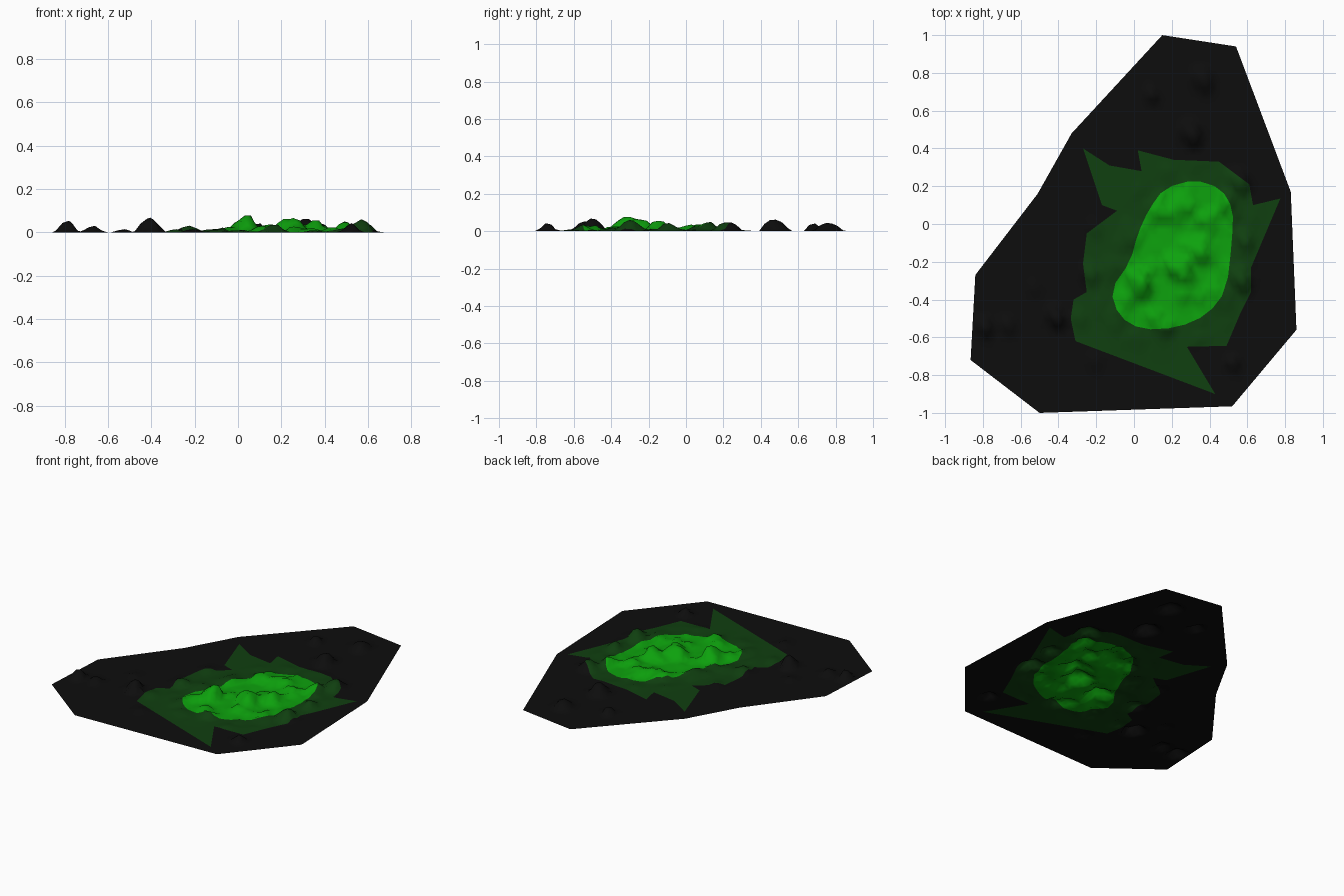
import bpy, bmesh, math
from mathutils import Vector, noise
from mathutils.geometry import delaunay_2d_cdt

cube = bpy.data.objects.get("Cube")
if cube:
    bpy.data.objects.remove(cube, do_unlink=True)


def material(name, color):
    m = bpy.data.materials.new(name)
    m.use_nodes = True
    m.diffuse_color = color
    bsdf = m.node_tree.nodes["Principled BSDF"]
    bsdf.inputs["Base Color"].default_value = color
    bsdf.inputs["Roughness"].default_value = 0.9
    return m


# Region outlines, clockwise from the back
GROUND = [(.15, 1), (.54, .94), (.83, .17), (.86, -.56), (.52, -.965),
          (-.5, -1), (-.865, -.72), (-.84, -.27), (-.51, .16), (-.33, .48)]
MEADOW = [(-.27, .4), (-.13, .31), (.04, .28), (.02, .39), (.21, .34), (.45, .33),
          (.61, .21), (.63, .1), (.775, .135), (.62, -.23), (.62, -.36), (.56, -.48),
          (.49, -.645), (.28, -.65), (.43, -.9), (-.31, -.62), (-.335, -.5),
          (-.32, -.4), (-.25, -.36), (-.27, -.21), (-.25, -.05), (-.09, .07), (-.17, .1)]
KNOLL = [(.32, .235), (.46, .19), (.525, .08), (.52, -.08), (.49, -.35), (.39, -.48),
         (.23, -.55), (.04, -.56), (-.08, -.49), (-.125, -.35), (-.02, -.2),
         (.02, -.05), (.08, .08), (.16, .19)]


def round_corners(loop):
    out = []
    for a, b in zip(loop, loop[1:] + loop[:1]):
        a, b = Vector(a), Vector(b)
        out += [a.lerp(b, .25), a.lerp(b, .75)]
    return out


def densify(loop, step=.035):
    out = []
    for a, b in zip(loop, list(loop[1:]) + [loop[0]]):
        a, b = Vector(a), Vector(b)
        n = max(1, round((b - a).length / step))
        out += [a.lerp(b, i / n) for i in range(n)]
    return out


def inside(p, loop):
    hit = False
    for a, b in zip(loop, loop[1:] + loop[:1]):
        if (a.y > p.y) != (b.y > p.y):
            if p.x < a.x + (p.y - a.y) * (b.x - a.x) / (b.y - a.y):
                hit = not hit
    return hit


def edge_distance(p, loop):
    return min((p - q).length for q in loop)


ground, meadow, knoll = densify(GROUND), densify(MEADOW), densify(round_corners(KNOLL))

# Separate mounds: x, y, height, radius
MOUNDS = [(.38, .76, .045, .08), (.1, .68, .045, .05), (.32, .47, .065, .08),
          (-.78, -.55, .055, .06), (-.66, -.54, .03, .06), (-.4, -.5, .07, .07),
          (-.52, -.34, .015, .05), (-.2, -.73, .015, .06), (.53, -.74, .045, .05),
          (.58, -.3, .055, .08), (.57, .22, .05, .08), (.6, -.1, .04, .05),
          (-.22, -.27, .03, .07), (-.2, -.02, .015, .06), (-.28, -.5, .015, .06),
          (.04, -.32, .06, .09), (.25, -.24, .04, .09), (.35, -.15, .04, .08)]


def height(p):
    z = 0
    for x, y, h, r in MOUNDS:
        # each mound leans, so that one flank is steeper
        dx, dy = p.x - x, p.y - y
        d = math.hypot(dx * (1.7 if dx > 0 else .9), dy + .3 * dx) / r
        z = max(z, h * max(0, 1 - d * d))
    # ridged roughness fades out past the knoll
    reach = edge_distance(p, knoll)
    fade = 1 if inside(p, knoll) else max(0, 1 - reach / .14)
    if fade:
        n = noise.noise(Vector((p.x * 9, p.y * 7, 2)))
        n += .5 * noise.noise(Vector((p.x * 19, p.y * 15, 5)))
        z += fade * .055 * max(0, n + .1)
    return min(z, .077)


# Constrained triangulation: region borders plus a staggered grid
points, edges = [], []
for loop in (ground, meadow, knoll):
    start, n = len(points), len(loop)
    points += loop
    edges += [(start + i, start + (i + 1) % n) for i in range(n)]
borders = list(points)
STEP = .03
for j in range(-34, 35):
    for i in range(-30, 31):
        p = Vector(((i + .5 * (j % 2)) * STEP, j * STEP))
        if inside(p, ground) and edge_distance(p, borders) > STEP * .5:
            points.append(p)
verts, _, tris, *_ = delaunay_2d_cdt(points, edges, [], 0, 1e-5)

mesh = bpy.data.meshes.new("ground_sheet")
for m in (material("black soil", (.004, .004, .004, 1)),
          material("dark green meadow", (.005, .05, .005, 1)),
          material("bright green knoll", (.004, .36, .004, 1))):
    mesh.materials.append(m)

# Sheet, coloured by region
bm = bmesh.new()
bverts = [bm.verts.new((p.x, p.y, height(p))) for p in verts]
for tri in tris:
    centre = sum((verts[i] for i in tri), Vector((0, 0))) / 3
    if not inside(centre, ground):
        continue
    face = bm.faces.new([bverts[i] for i in tri])
    face.smooth = True
    face.material_index = 2 if inside(centre, knoll) else int(inside(centre, meadow))
    face.normal_update()
    if face.normal.z < 0:
        face.normal_flip()
bmesh.ops.delete(bm, geom=[v for v in bm.verts if not v.link_faces], context="VERTS")
bm.to_mesh(mesh)
bm.free()
sheet = bpy.data.objects.new("ground_sheet", mesh)
bpy.context.collection.objects.link(sheet)
